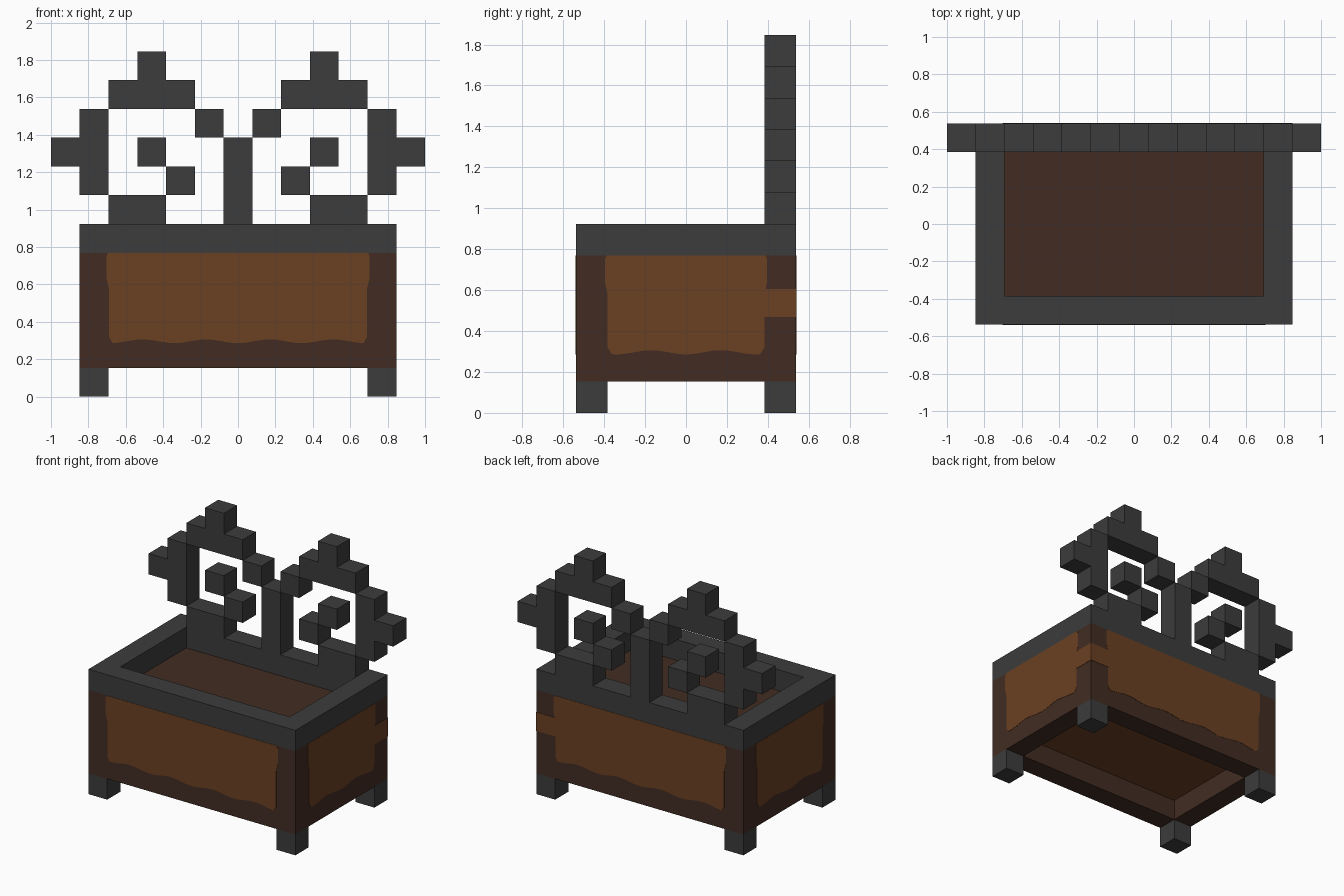
import bpy, bmesh, math
from mathutils import Matrix, Vector

if "Cube" in bpy.data.objects:
    bpy.data.objects.remove(bpy.data.objects["Cube"], do_unlink=True)

U = 2 / 13  # one block


def material(name, hex_rgb):
    lin = [((c / 255 + 0.055) / 1.055) ** 2.4 for c in hex_rgb]
    m = bpy.data.materials.new(name)
    m.use_nodes = True
    m.diffuse_color = (*lin, 1)
    m.node_tree.nodes["Principled BSDF"].inputs["Base Color"].default_value = (*lin, 1)
    return m


IRON = material("dark iron", (60, 60, 60))
DARK = material("dark wood", (66, 44, 34))
WOOD = material("warm wood", (107, 65, 35))


def finish(name, bm, *mats):
    bmesh.ops.recalc_face_normals(bm, faces=bm.faces)
    me = bpy.data.meshes.new(name)
    bm.to_mesh(me)
    bm.free()
    for m in mats:
        me.materials.append(m)
    ob = bpy.data.objects.new(name, me)
    bpy.context.collection.objects.link(ob)
    return ob


def add_box(bm, lo, hi):
    lo, hi = Vector(lo), Vector(hi)
    mat = Matrix.Translation((lo + hi) / 2) @ Matrix.Diagonal((*(hi - lo), 1))
    bmesh.ops.create_cube(bm, size=1, matrix=mat)


def box(name, lo, hi, mat):
    """Box given by its corners in blocks."""
    bm = bmesh.new()
    add_box(bm, [c * U for c in lo], [c * U for c in hi])
    return finish(name, bm, mat)


# Wooden body with a recess in the underside
bm = bmesh.new()
add_box(bm, (-5.5 * U, -3.5 * U, U), (5.5 * U, 3.5 * U, 5 * U))
bm.normal_update()
bottom = [f for f in bm.faces if f.normal.z < -0.9]
bmesh.ops.inset_region(bm, faces=bottom, thickness=U, use_even_offset=True)
ext = bmesh.ops.extrude_face_region(bm, geom=bottom)
verts = [g for g in ext["geom"] if isinstance(g, bmesh.types.BMVert)]
bmesh.ops.delete(bm, geom=[f for f in bottom if f.is_valid], context='FACES_ONLY')
bmesh.ops.translate(bm, verts=verts, vec=(0, 0, U))
for f in bm.faces:
    if abs(f.calc_center_median().z - 2 * U) < 0.01 and abs(f.normal.z) > 0.9:
        f.material_index = 1
finish("body", bm, DARK, WOOD)

# Iron rim around the top
for s, side in ((1, "left"), (-1, "right")):
    x = sorted((4.5 * s, 5.5 * s))
    box("rim_" + side, (x[0], -2.5, 5), (x[1], 2.5, 6), IRON)
box("rim_front", (-5.5, -3.5, 5), (5.5, -2.5, 6), IRON)
box("rim_back", (-5.5, 2.5, 5), (5.5, 3.5, 6), IRON)

# Feet
for sx, side in ((1, "left"), (-1, "right")):
    for sy, end in ((-1, "front"), (1, "back")):
        cx, cy = 5 * sx, 3 * sy
        box(f"foot_{end}_{side}", (cx - .5, cy - .5, 0), (cx + .5, cy + .5, 1), IRON)

# Scrollwork backrest: first column, last column, bottom layer, top layer
box("scroll_post", (-.5, 2.5, 6), (.5, 3.5, 9), IRON)
SCROLL = {
    "base": (3, 4, 6, 6), "stem": (5, 5, 7, 9), "tip": (6, 6, 8, 8),
    "top": (2, 4, 10, 10), "finial": (3, 3, 11, 11), "shoulder": (1, 1, 9, 9),
    "curl_low": (2, 2, 7, 7), "curl_high": (3, 3, 8, 8),
}
for part, (a, b, z0, z1) in SCROLL.items():
    for s, side in ((1, "left"), (-1, "right")):
        x = sorted((s * (a - .5), s * (b + .5)))
        box(f"scroll_{part}_{side}", (x[0], 2.5, z0), (x[1], 3.5, z1 + 1), IRON)


# Light wood panels with a wavy lower edge
def panel(name, half, depth, turn):
    top, r, n = 5 * U, 0.02, 40
    w = half - 0.002
    pts = [(-w, 0.32)]
    for i in range(n + 1):
        t = (2 * i / n - 1) * (w - r)
        pts.append((t, 0.296 - 0.01 * math.cos(2 * math.pi * t / 0.34)))
    right = [(w, 0.32), (w, 0.58), (w + 0.014, 0.64), (w + 0.014, top - 0.02), (w + 0.004, top)]
    pts += right + [(-t, z) for t, z in reversed(right[1:])]
    bm = bmesh.new()
    face = bm.faces.new([bm.verts.new((t, -depth - 0.002, z)) for t, z in pts])
    ext = bmesh.ops.extrude_face_region(bm, geom=[face])
    back = [g for g in ext["geom"] if isinstance(g, bmesh.types.BMVert)]
    bmesh.ops.translate(bm, verts=back, vec=(0, 0.004, 0))
    bmesh.ops.rotate(bm, verts=bm.verts, cent=(0, 0, 0),
                     matrix=Matrix.Rotation(math.radians(turn), 3, 'Z'))
    finish(name, bm, WOOD)


panel("panel_front", 4.5 * U, 3.5 * U, 0)
panel("panel_left", 2.5 * U, 5.5 * U, 90)
panel("panel_back", 4.5 * U, 3.5 * U, 180)
panel("panel_right", 2.5 * U, 5.5 * U, 270)

# Light patch wrapping the back left corner
bm = bmesh.new()
add_box(bm, (4.45 * U, 2.45 * U, 0.468), (5.5 * U + 0.0025, 3.5 * U + 0.0025, 0.606))
finish("corner_patch", bm, WOOD)
